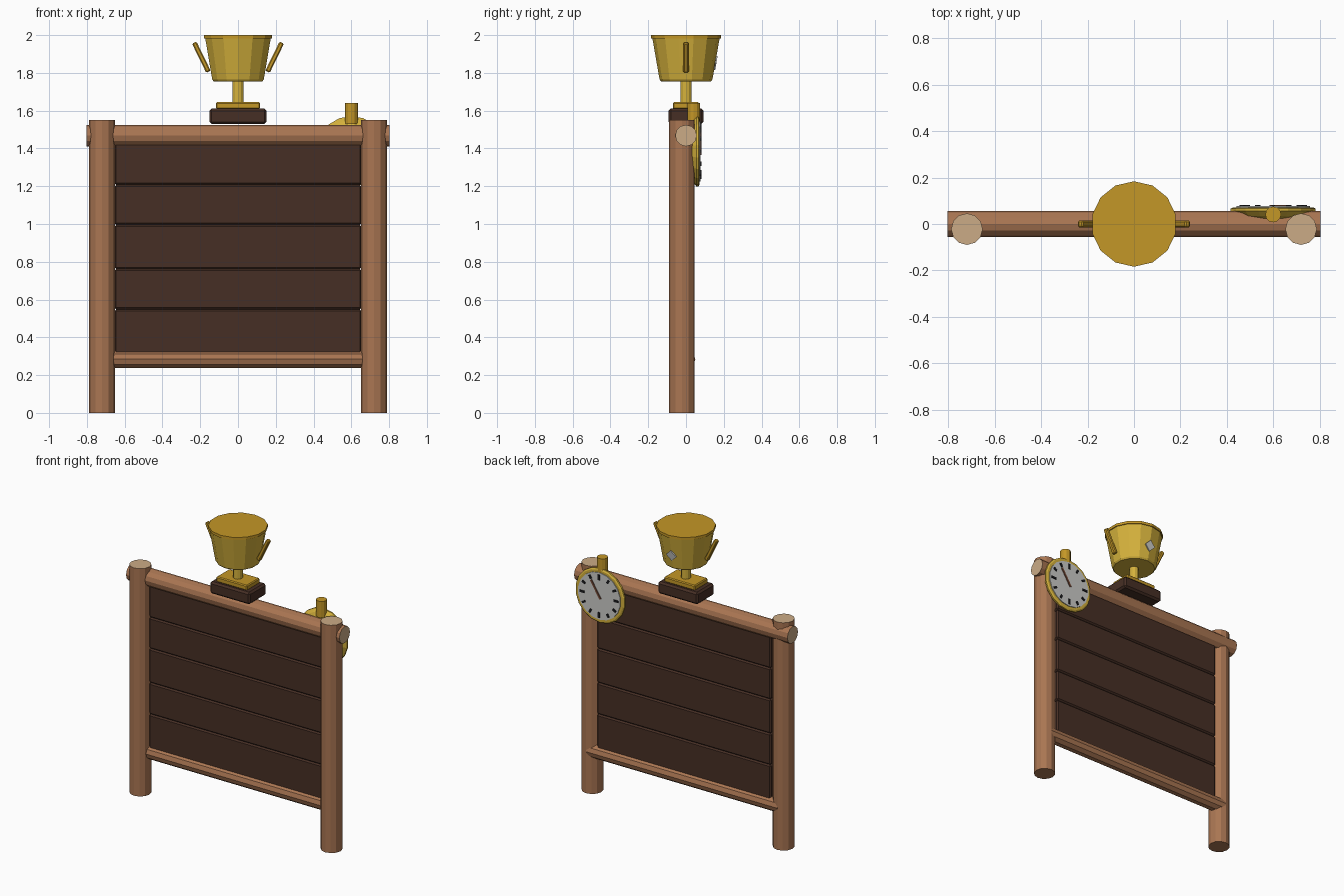
import bpy, bmesh, math
from mathutils import Matrix, Vector

cube = bpy.data.objects.get("Cube")
if cube:
    bpy.data.objects.remove(cube)


def material(name, rgb):
    m = bpy.data.materials.new(name)
    m.use_nodes = True
    col = (*rgb, 1)
    m.diffuse_color = col
    bsdf = next(n for n in m.node_tree.nodes if n.type == 'BSDF_PRINCIPLED')
    bsdf.inputs["Base Color"].default_value = col
    return m


wood = material("wood", (0.40, 0.18, 0.085))
cut_wood = material("cut wood", (0.60, 0.41, 0.24))
dark_wood = material("dark wood", (0.062, 0.028, 0.018))
gold = material("gold", (0.66, 0.44, 0.045))
deep_gold = material("deep gold", (0.55, 0.31, 0.02))
dial_grey = material("dial grey", (0.60, 0.60, 0.58))
black = material("black", (0.012, 0.012, 0.014))
hand_brown = material("hand brown", (0.18, 0.07, 0.04))

# Turns that take the local z axis onto another axis
TO_X = Matrix.Rotation(math.pi / 2, 4, 'Y')
TO_Y = Matrix.Rotation(-math.pi / 2, 4, 'X')
UP = Matrix.Identity(4)


def finish(name, bm, mats, turn, loc):
    bmesh.ops.recalc_face_normals(bm, faces=bm.faces)
    bm.transform(Matrix.Translation(loc) @ turn)
    mesh = bpy.data.meshes.new(name)
    bm.to_mesh(mesh)
    bm.free()
    for m in mats:
        mesh.materials.append(m)
    ob = bpy.data.objects.new(name, mesh)
    bpy.context.collection.objects.link(ob)
    return ob


def turned(name, profile, sides, mats, loc=(0, 0, 0), turn=UP, cut_ends=()):
    """Solid of revolution through (radius, height) points, with flat ends."""
    bm = bmesh.new()
    rings = []
    for r, h in profile:
        angles = [2 * math.pi * i / sides for i in range(sides)]
        rings.append([bm.verts.new((r * math.sin(a), r * math.cos(a), h)) for a in angles])
    for low, high in zip(rings, rings[1:]):
        for i in range(sides):
            j = (i + 1) % sides
            bm.faces.new((low[i], low[j], high[j], high[i]))
    ends = {"bottom": bm.faces.new(rings[0]), "top": bm.faces.new(rings[-1])}
    for e in cut_ends:
        ends[e].material_index = 1
    return finish(name, bm, mats, turn, loc)


def block(name, size, loc, mat, turn=UP, bevel=0.0):
    bm = bmesh.new()
    bmesh.ops.create_cube(bm, size=1, matrix=Matrix.Diagonal((*size, 1)))
    ob = finish(name, bm, [mat], turn, loc)
    if bevel:
        mod = ob.modifiers.new("bevel", 'BEVEL')
        mod.width = bevel
        mod.segments = 1
    return ob


# Posts with pale sawn tops
for side, x in (("left", 0.72), ("right", -0.72)):
    turned(side + "_post", [(0.068, 0), (0.068, 1.55)], 12, [wood, cut_wood],
           (x, -0.022, 0), cut_ends=["top"])

# Rails between the posts
turned("top_rail", [(0.057, -0.803), (0.057, 0.803)], 12, [wood, cut_wood],
       (0, 0, 1.468), TO_X, ["top", "bottom"])
turned("bottom_rail", [(0.049, -0.72), (0.049, 0.72)], 10, [wood],
       (0, 0, 0.284), TO_X)

# Plank panel
seams = [0.31, 0.548, 0.762, 0.995, 1.207, 1.44]
for i, (low, high) in enumerate(zip(seams, seams[1:])):
    block(f"plank_{i + 1}", (1.308, 0.05, high - low), (0, 0, (low + high) / 2),
          dark_wood, bevel=0.009)

# Trophy plinth, foot and stem
block("trophy_plinth", (0.302, 0.184, 0.082), (0, 0, 1.57), dark_wood, bevel=0.012)
block("trophy_foot", (0.232, 0.14, 0.036), (0, 0, 1.627), deep_gold, bevel=0.006)
turned("trophy_stem", [(0.03, 1.64), (0.03, 1.765)], 12, [gold])

# Trophy bowl and closed rim
turned("trophy_bowl", [(0.132, 1.755), (0.14, 1.765), (0.178, 1.984)], 14, [gold])
turned("trophy_rim", [(0.184, 1.982), (0.184, 2.0)], 14, [deep_gold])

# Slanted trophy handles
for side, s in (("left", 1), ("right", -1)):
    block(side + "_handle", (0.026, 0.03, 0.172), (s * 0.194, 0, 1.883), deep_gold,
          Matrix.Rotation(s * math.radians(26), 4, 'Y'), 0.006)

# Diamond badge lying on the back of the bowl
badge_turn = Matrix.Rotation(math.radians(-10), 4, 'X') @ TO_Y
turned("bowl_badge", [(0.038, -0.004), (0.038, 0.004)], 4, [dial_grey],
       (0, 0.157, 1.853), badge_turn)

# Stopwatch case, dial and button
centre = Vector((0.6, 0, 1.385))
turned("watch_case", [(0.13, 0.02), (0.165, 0.035), (0.186, 0.055), (0.186, 0.066),
                      (0.176, 0.072)], 18, [gold], centre, TO_Y)
turned("watch_dial", [(0.16, 0.068), (0.16, 0.077)], 18, [dial_grey], centre, TO_Y)
turned("watch_button", [(0.034, 1.53), (0.034, 1.64)], 12, [deep_gold], (0.6, 0.041, 0))


def dial_bar(name, angle, inner, outer, width, mat):
    """Thin radial bar on the dial; angle is measured from the top toward +x."""
    direction = Vector((math.sin(angle), 0, math.cos(angle)))
    block(name, (width, 0.007, outer - inner),
          centre + direction * (inner + outer) / 2 + Vector((0, 0.079, 0)),
          mat, Matrix.Rotation(angle, 4, 'Y'))


# Hour ticks and the hand
for i in range(12):
    length = 0.036 if i % 3 == 0 else 0.026
    dial_bar(f"tick_{i + 1}", i * math.pi / 6, 0.146 - length, 0.146, 0.014, black)
dial_bar("watch_hand", math.radians(32), -0.02, 0.115, 0.013, hand_brown)
